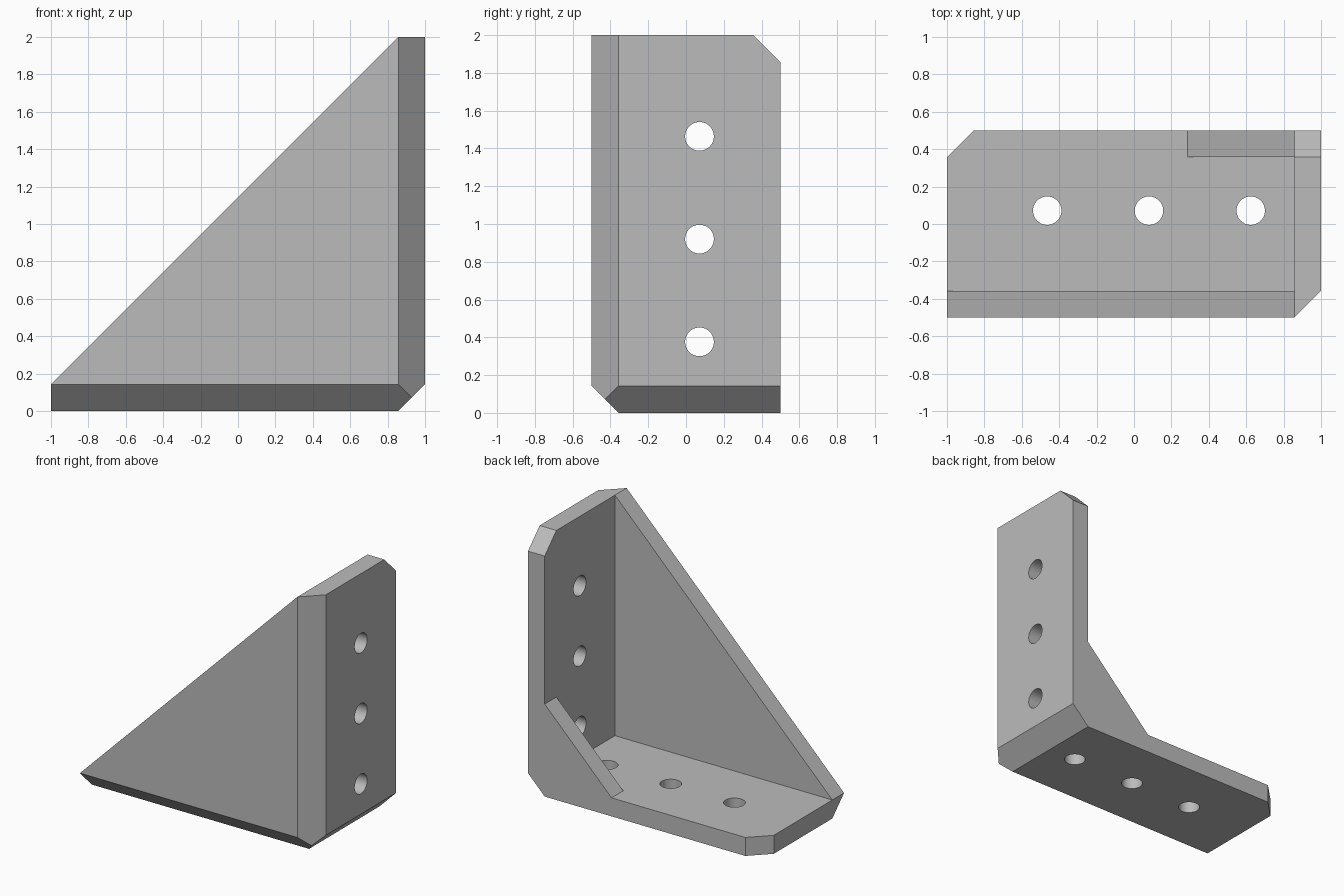
import bpy, bmesh, math
from mathutils import Vector

cube = bpy.data.objects.get("Cube")
if cube:
    bpy.data.objects.remove(cube)

T = 1 / 7           # plate thickness, also the chamfer size
INNER = 1 - T       # inner face of the upright plate
BACK = 0.5 - T      # inner face of the back gusset

grey = bpy.data.materials.new("plain grey")
grey.use_nodes = True
colour = (0.5, 0.5, 0.5, 1)
grey.diffuse_color = colour
grey.node_tree.nodes["Principled BSDF"].inputs["Base Color"].default_value = colour


def make_object(name, bm):
    bmesh.ops.recalc_face_normals(bm, faces=bm.faces[:])
    mesh = bpy.data.meshes.new(name)
    bm.to_mesh(mesh)
    bm.free()
    mesh.materials.append(grey)
    obj = bpy.data.objects.new(name, mesh)
    bpy.context.collection.objects.link(obj)
    return obj


def prism(profile, y0, y1):
    """Extrude an (x, z) profile along y."""
    bm = bmesh.new()
    face = bm.faces.new([bm.verts.new((x, y0, z)) for x, z in profile])
    out = bmesh.ops.extrude_face_region(bm, geom=[face])
    verts = [v for v in out["geom"] if isinstance(v, bmesh.types.BMVert)]
    bmesh.ops.translate(bm, verts=verts, vec=(0, y1 - y0, 0))
    return bm


def slice_off(bm, point, normal):
    """Remove everything on the normal's side of a plane and cap the cut."""
    out = bmesh.ops.bisect_plane(bm, geom=bm.verts[:] + bm.edges[:] + bm.faces[:],
                                 plane_co=point, plane_no=Vector(normal), clear_outer=True)
    edges = [e for e in out["geom_cut"] if isinstance(e, bmesh.types.BMEdge)]
    bmesh.ops.holes_fill(bm, edges=edges)


def cut(target, cutter):
    cutter.hide_render = True
    mod = target.modifiers.new("cut", "BOOLEAN")
    mod.operation = "DIFFERENCE"
    mod.solver = "EXACT"
    mod.object = cutter
    bpy.context.view_layer.objects.active = target
    bpy.ops.object.modifier_apply(modifier=mod.name)
    bpy.data.objects.remove(cutter)


# Solid outer block with the sloping side
body = prism([(-1, 0), (1, 0), (1, 2), (INNER, 2), (-1, T)], -0.5, 0.5)

# Chamfers on the three outer edges, then the two clipped plate corners
for point, normal in [((1, 0, T), (1, 0, -1)), ((1, -BACK, 0), (1, -1, 0)),
                      ((0, -0.5, T), (0, -1, -1)), ((-1, BACK, 0), (-1, 1, 0)),
                      ((0, BACK, 2), (0, 1, 1))]:
    slice_off(body, point, normal)
bracket = make_object("corner_bracket", body)

# Hollow between the plates, and the opening above the small back gusset
G = 2 * T * 2
cut(bracket, make_object("hollow", prism(
    [(INNER, T), (INNER, 3), (-2, 3), (-2, T)], -BACK, BACK)))
cut(bracket, make_object("back_opening", prism(
    [(INNER - G, T), (INNER, T + G), (INNER, 3), (-2, 3), (-2, T)], 0.2, 1)))

# Screw holes, matching in both plates
for i in range(3):
    d = 0.376 + 0.544 * i
    for place, tilt in (((1 - d, T / 2, T / 2), 0), ((1 - T / 2, T / 2, d), math.pi / 2)):
        bm = bmesh.new()
        bmesh.ops.create_cone(bm, cap_ends=True, segments=48, radius1=0.076,
                              radius2=0.076, depth=0.25)
        hole = make_object("hole", bm)
        hole.location = place
        hole.rotation_euler.y = tilt
        cut(bracket, hole)

# Smooth hole walls, sharp plate edges
bpy.ops.object.select_all(action="DESELECT")
bracket.select_set(True)
bpy.context.view_layer.objects.active = bracket
bpy.ops.object.shade_smooth_by_angle(angle=math.radians(30))
